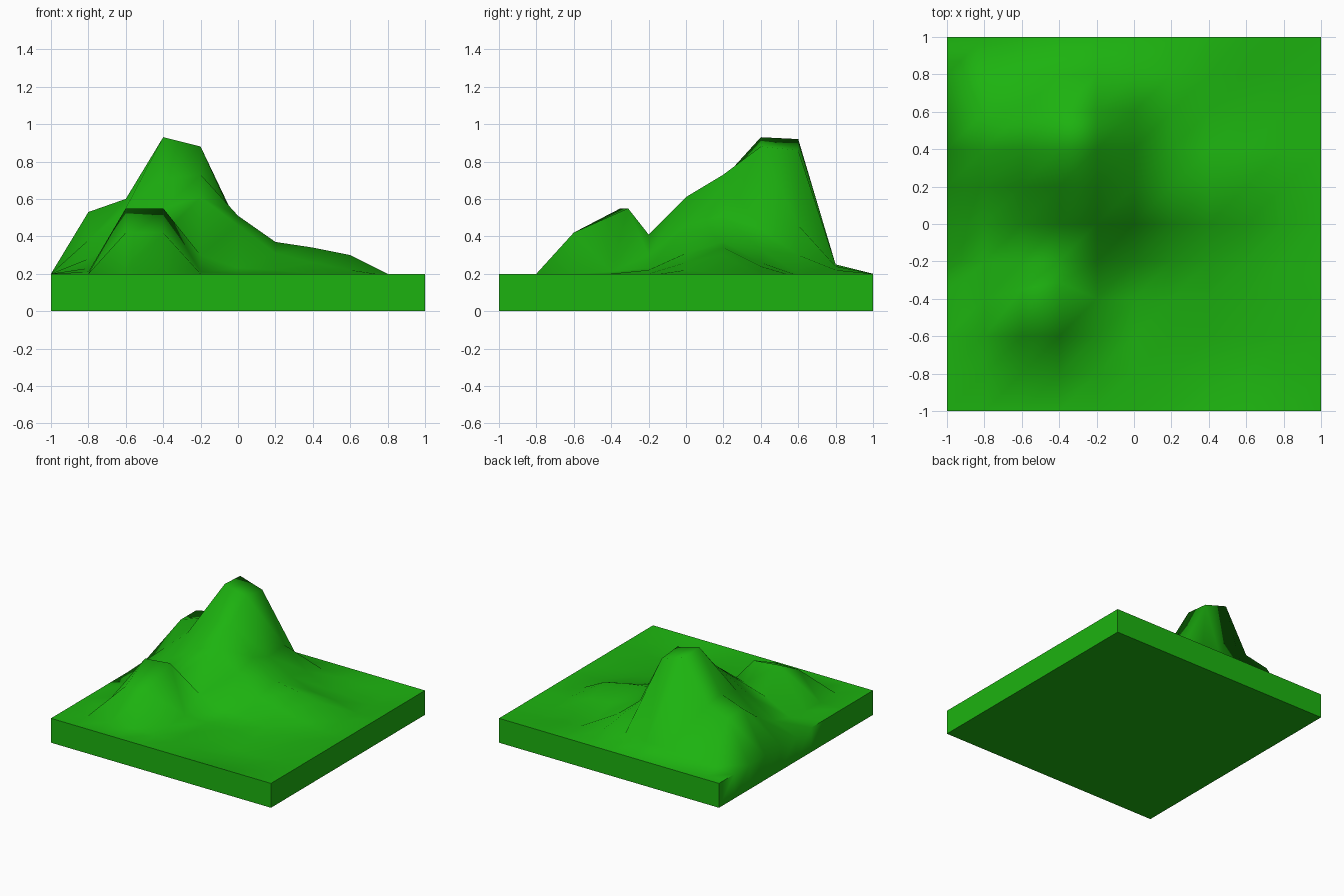
import bpy, bmesh, math

if "Cube" in bpy.data.objects:
    bpy.data.objects.remove(bpy.data.objects["Cube"])

STEP = 0.2
RIM = 0.2

# Interior heights in hundredths: rows run y = -0.8 .. 0.8, columns x = -0.8 .. 0.8
HEIGHTS = [
    [20, 20, 20, 20, 20, 18, 16, 16, 18],
    [20, 42, 42, 20, 20, 19, 16, 16, 18],
    [21, 55, 55, 21, 20, 20, 18, 18, 19],
    [23, 34, 41, 30, 23, 22, 20, 19, 19],
    [28, 42, 55, 61, 46, 31, 26, 22, 19],
    [38, 55, 71, 73, 51, 37, 34, 30, 20],
    [53, 60, 93, 88, 44, 33, 26, 24, 19],
    [53, 57, 92, 86, 46, 30, 20, 19, 18],
    [21, 22, 25, 25, 25, 24, 22, 20, 18],
]
# Front hill crest leans backwards
CREST_Y = {(2, 1): -0.35, (2, 2): -0.31}

# Hilly ground surface
bm = bmesh.new()
bmesh.ops.create_grid(bm, x_segments=10, y_segments=10, size=1.0)
for v in bm.verts:
    col = round((v.co.x + 1) / STEP) - 1
    row = round((v.co.y + 1) / STEP) - 1
    v.co.z = RIM
    if 0 <= row < 9 and 0 <= col < 9:
        v.co.z = HEIGHTS[row][col] / 100
        v.co.y = CREST_Y.get((row, col), v.co.y)

# Block sides and underside
rim = [e for e in bm.edges if e.is_boundary]
ext = bmesh.ops.extrude_edge_only(bm, edges=rim)["geom"]
for v in ext:
    if isinstance(v, bmesh.types.BMVert):
        v.co.z = 0
bmesh.ops.holes_fill(bm, edges=[e for e in bm.edges if e.is_boundary], sides=0)
bmesh.ops.recalc_face_normals(bm, faces=bm.faces)

mesh = bpy.data.meshes.new("terrain")
bm.to_mesh(mesh)
bm.free()
terrain = bpy.data.objects.new("terrain", mesh)
bpy.context.collection.objects.link(terrain)

# Grass colour
grass = bpy.data.materials.new("grass")
grass.diffuse_color = (0.012, 0.45, 0.005, 1)
grass.use_nodes = True
grass.node_tree.nodes["Principled BSDF"].inputs["Base Color"].default_value = grass.diffuse_color
mesh.materials.append(grass)

# Smooth hills, crisp block edges
bpy.context.view_layer.objects.active = terrain
terrain.select_set(True)
bpy.ops.object.shade_smooth_by_angle(angle=math.radians(75))
